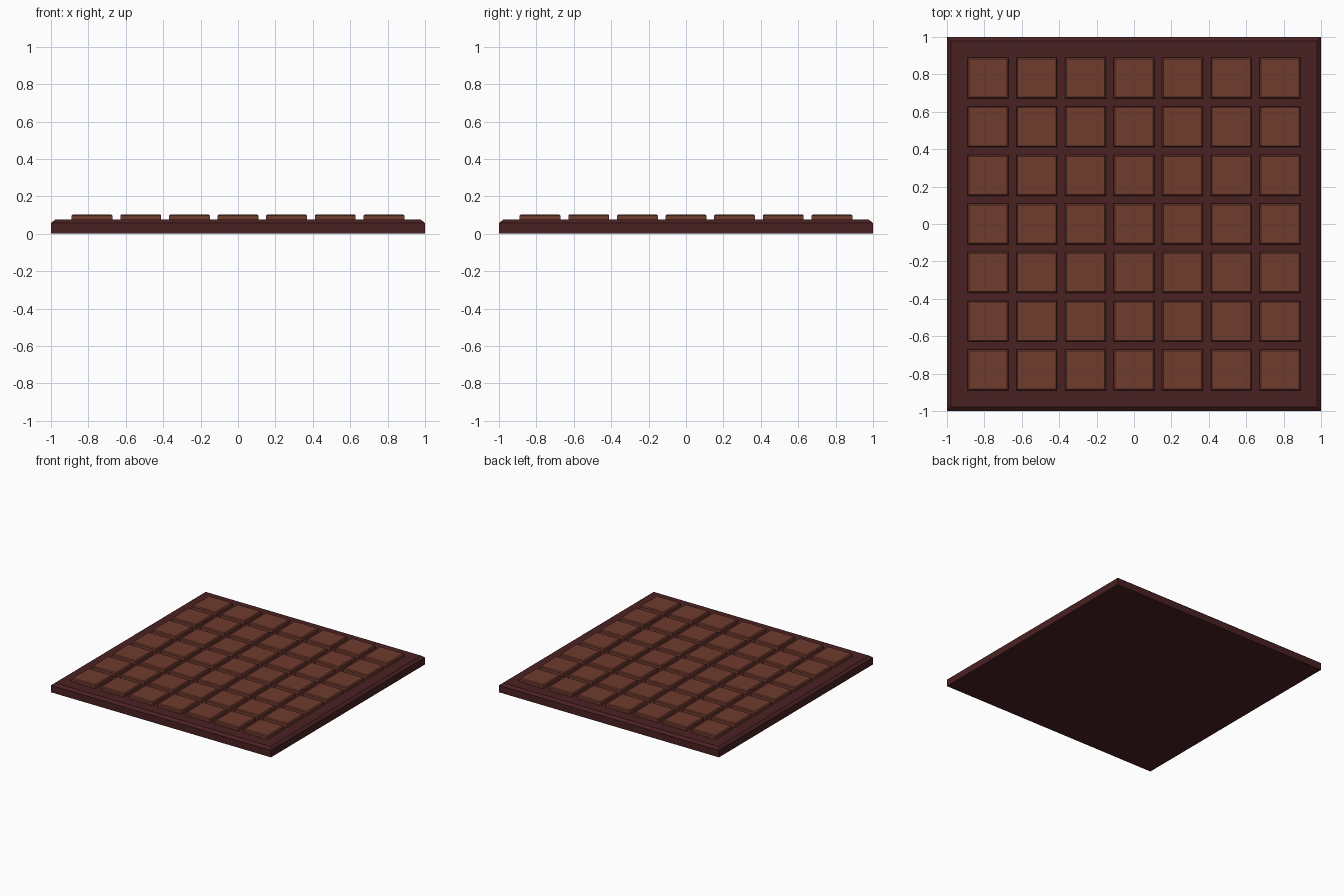
import bpy, bmesh

default = bpy.data.objects.get("Cube")
if default:
    bpy.data.objects.remove(default, do_unlink=True)


def make_material(name, rgb):
    mat = bpy.data.materials.new(name)
    mat.use_nodes = True
    mat.diffuse_color = (*rgb, 1)
    mat.node_tree.nodes["Principled BSDF"].inputs["Base Color"].default_value = (*rgb, 1)
    return mat


dark = make_material("dark_brown", (0.068, 0.015, 0.016))
milk = make_material("reddish_brown", (0.160, 0.044, 0.027))


def chamfered_block(name, centre, size, z0, z1, inset, drop, mat):
    """Square block with straight sides and a chamfered top rim."""
    bm = bmesh.new()
    loops = []
    for half, z in ((size / 2, z0), (size / 2, z1 - drop), (size / 2 - inset, z1)):
        loops.append([bm.verts.new((sx * half, sy * half, z))
                      for sx, sy in ((-1, -1), (1, -1), (1, 1), (-1, 1))])
    bm.faces.new(loops[0][::-1])
    bm.faces.new(loops[-1])
    for low, high in zip(loops, loops[1:]):
        for i in range(4):
            j = (i + 1) % 4
            bm.faces.new((low[i], low[j], high[j], high[i]))
    mesh = bpy.data.meshes.new(name)
    bm.to_mesh(mesh)
    bm.free()
    mesh.materials.append(mat)
    obj = bpy.data.objects.new(name, mesh)
    obj.location = (*centre, 0)
    bpy.context.collection.objects.link(obj)
    return obj


# Base slab
chamfered_block("base_slab", (0, 0), 2.0, 0, 0.075, 0.022, 0.018, dark)

# Seven by seven grid of raised squares
COUNT, PITCH = 7, 0.26
for row in range(COUNT):
    for col in range(COUNT):
        centre = ((col - COUNT // 2) * PITCH, (row - COUNT // 2) * PITCH)
        chamfered_block(f"square_{row + 1}_{col + 1}", centre, 0.218,
                        0.07, 0.104, 0.007, 0.007, milk)
